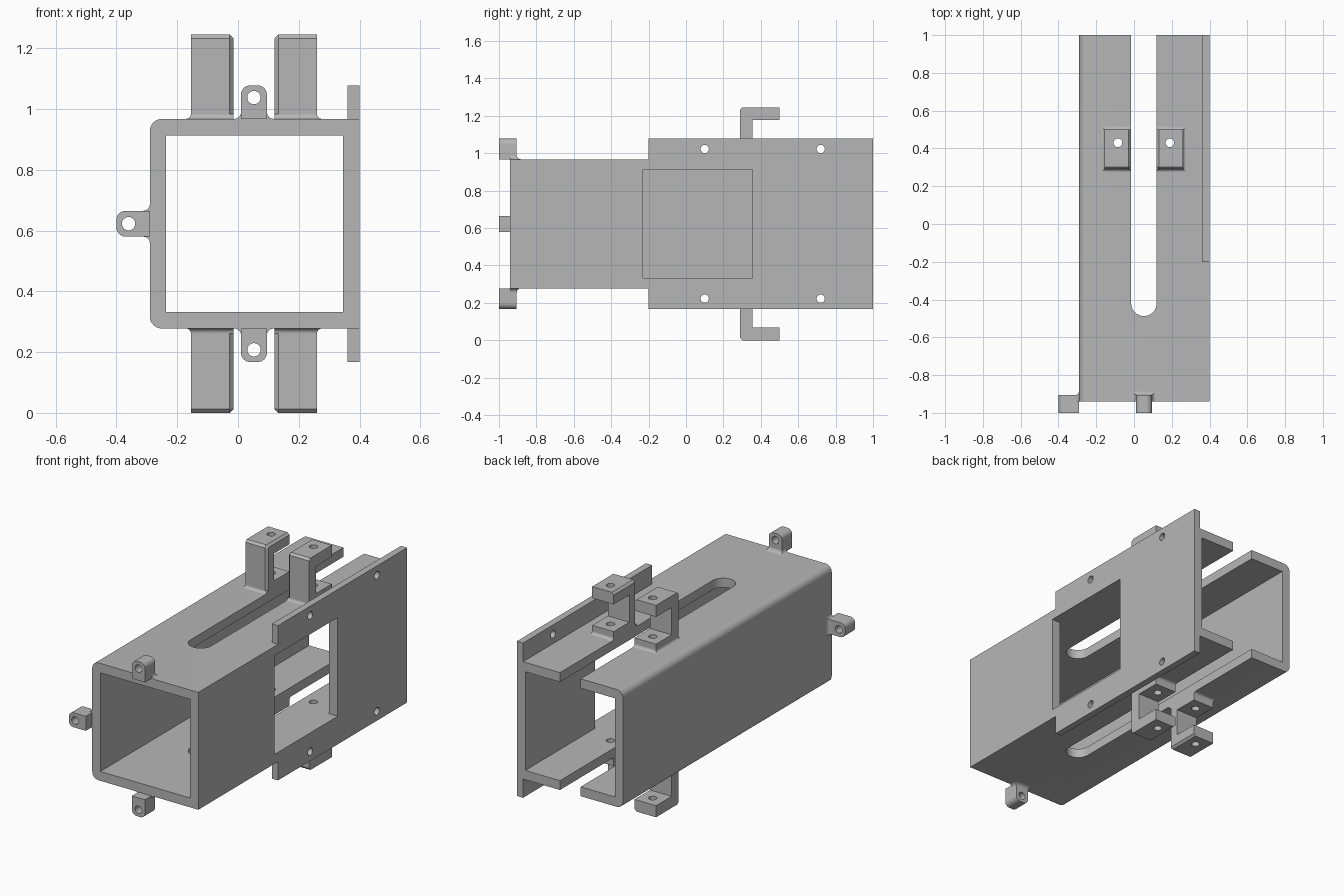
import bpy, bmesh
from math import cos, sin, pi
from mathutils import Matrix, Vector

old = bpy.data.objects.get("Cube")
if old:
    bpy.data.objects.remove(old, do_unlink=True)

GREY = (0.47, 0.47, 0.47, 1)
mat = bpy.data.materials.new("plain grey")
mat.use_nodes = True
mat.diffuse_color = GREY
mat.node_tree.nodes["Principled BSDF"].inputs["Base Color"].default_value = GREY

XC, ZC = 0.0525, 0.6225      # centre of the slot / of the tube height
HALF = 0.345                 # half the tube height
BORE = 0.29                  # half the opening height
FRONT = -0.94                # front end of the tube


def finish(name, bm, matrix=None):
    if matrix:
        bm.transform(matrix)
    bmesh.ops.recalc_face_normals(bm, faces=bm.faces)
    mesh = bpy.data.meshes.new(name)
    bm.to_mesh(mesh)
    bm.free()
    mesh.materials.append(mat)
    ob = bpy.data.objects.new(name, mesh)
    bpy.context.collection.objects.link(ob)
    return ob


def prism_bm(pts, axis, a, b):
    """Extrude a 2D outline along one axis; the outline keeps the axis order."""
    i = "xyz".index(axis)
    bm = bmesh.new()
    rows = []
    for t in (a, b):
        row = []
        for p in pts:
            co = list(p)
            co.insert(i, t)
            row.append(bm.verts.new(co))
        rows.append(row)
    lo, hi = rows
    bm.faces.new(lo)
    bm.faces.new(hi)
    n = len(pts)
    for k in range(n):
        m = (k + 1) % n
        bm.faces.new((lo[k], lo[m], hi[m], hi[k]))
    return bm


def arc(cx, cy, r, a0, a1, n=8):
    return [(cx + r * cos(a0 + (a1 - a0) * k / n),
             cy + r * sin(a0 + (a1 - a0) * k / n)) for k in range(n + 1)]


def circle(cx, cy, r):
    return arc(cx, cy, r, 0, 2 * pi, 28)[:-1]


def rect(x0, x1, y0, y1):
    return [(x0, y0), (x1, y0), (x1, y1), (x0, y1)]


def cut(ob, pts, axis, a, b, matrix=None):
    cutter = finish("cutter", prism_bm(pts, axis, a, b), matrix)
    cutter.hide_render = True
    mod = ob.modifiers.new("cut", 'BOOLEAN')
    mod.operation = 'DIFFERENCE'
    mod.solver = 'EXACT'
    mod.object = cutter
    bpy.context.view_layer.objects.active = ob
    bpy.ops.object.modifier_apply(modifier=mod.name)
    bpy.data.objects.remove(cutter, do_unlink=True)


def flare(name, x0, x1, y0, y1, r, matrix, xmin=-9, ymin=-9):
    """Concave fillet around a rectangular foot standing on height 0."""
    bm = bmesh.new()
    rings = []
    for k in range(7):
        a = pi / 2 * k / 6
        d, h = r * (1 - sin(a)), r * (1 - cos(a))
        rings.append([bm.verts.new((max(x, xmin), max(y, ymin), h))
                      for x, y in rect(x0 - d, x1 + d, y0 - d, y1 + d)])
    for p, q in zip(rings, rings[1:]):
        for k in range(4):
            m = (k + 1) % 4
            bm.faces.new((p[k], p[m], q[m], q[k]))
    return finish(name, bm, matrix)


parts = []

# Square tube with two rounded long edges
R = 0.04
outline = ([(0.40, ZC - HALF), (0.40, ZC + HALF)]
           + arc(-0.29 + R, ZC + HALF - R, R, pi / 2, pi)
           + arc(-0.29 + R, ZC - HALF + R, R, pi, 1.5 * pi))
tube = finish("tube_body", prism_bm(outline, "y", FRONT, 1))
cut(tube, rect(-0.237, 0.345, ZC - BORE, ZC + BORE), "y", -1.2, 1.2)

# Long open slot through top and bottom
slot = arc(XC, -0.42, 0.0675, pi, 2 * pi, 20)
slot += [(XC + 0.0675, 1.2), (XC - 0.0675, 1.2)]
cut(tube, slot, "z", -0.2, 1.5)

# Side window
cut(tube, rect(-0.23, 0.355, ZC - BORE, ZC + BORE), "x", 0.3, 0.6)
parts.append(tube)

# Screw flanges above and below the side wall, then C brackets and lugs
C_SHAPE = [(0.29, 0), (0.5, 0), (0.5, 0.05), (0.355, 0.05), (0.355, 0.21),
           (0.5, 0.21), (0.5, 0.278), (0.303, 0.278), (0.29, 0.265)]
INNER, OUTER = 0.0675, 0.2075
HOLE = circle((INNER + OUTER) / 2, 0.43, 0.023)

for sz, level in ((1, "upper"), (-1, "lower")):
    z0 = ZC + sz * HALF
    flange = finish(level + "_screw_flange", prism_bm(
        rect(-0.2, 1, min(z0, z0 + sz * 0.11), max(z0, z0 + sz * 0.11)),
        "x", 0.36, 0.40))
    for y in (0.10, 0.72):
        cut(flange, circle(y, ZC + sz * 0.40, 0.022), "x", 0.3, 0.5)
    parts.append(flange)

    for sx, side in ((1, "left"), (-1, "right")):
        place = Matrix.Translation((XC, 0, z0)) @ Matrix.Diagonal((sx, 1, sz, 1))
        bm = prism_bm(C_SHAPE, "x", INNER, OUTER)
        # Chamfer the outer edges that face the slot
        edges = [e for e in bm.edges
                 if all(abs(v.co.x - INNER) < 1e-4 for v in e.verts)
                 and (all(v.co.y < 0.31 for v in e.verts)
                      or all(v.co.z > 0.26 for v in e.verts))]
        bmesh.ops.bevel(bm, geom=edges, offset=0.013, segments=1, affect='EDGES')
        name = level + "_" + side + "_bracket"
        bracket = finish(name, bm, place)
        cut(bracket, HOLE, "z", -0.1, 0.4, place)
        cut(tube, HOLE, "z", -0.1, 0.1, place)
        parts.append(bracket)
        parts.append(flare(name + "_fillet", INNER, OUTER, 0.29, 0.5, 0.016,
                           place, xmin=INNER))

# Front lugs: rounded tabs with an eye, on top, bottom and one side
W, H, C = 0.0425, 0.11, 0.03
tab = ([(-W, 0), (W, 0)] + arc(W - C, H - C, C, 0, pi / 2)
       + arc(-W + C, H - C, C, pi / 2, pi))
spots = {
    "top_lug": Matrix.Translation((XC, 0, ZC + HALF)),
    "bottom_lug": Matrix.Translation((XC, 0, ZC - HALF)) @ Matrix.Rotation(pi, 4, 'Y'),
    "side_lug": Matrix.Translation((-0.29, 0, ZC)) @ Matrix.Rotation(-pi / 2, 4, 'Y'),
}
for name, place in spots.items():
    lug = finish(name, prism_bm(tab, "y", -1, -0.905), place)
    cut(lug, circle(0, 0.07, 0.022), "y", -1.1, -0.8, place)
    parts.append(lug)
    parts.append(flare(name + "_fillet", -W, W, -0.99, -0.905, 0.022, place,
                       ymin=FRONT))

# Smooth rounded areas, keep corners crisp
bpy.ops.object.select_all(action='DESELECT')
for ob in parts:
    ob.select_set(True)
bpy.context.view_layer.objects.active = tube
bpy.ops.object.shade_smooth_by_angle(angle=pi / 6)
